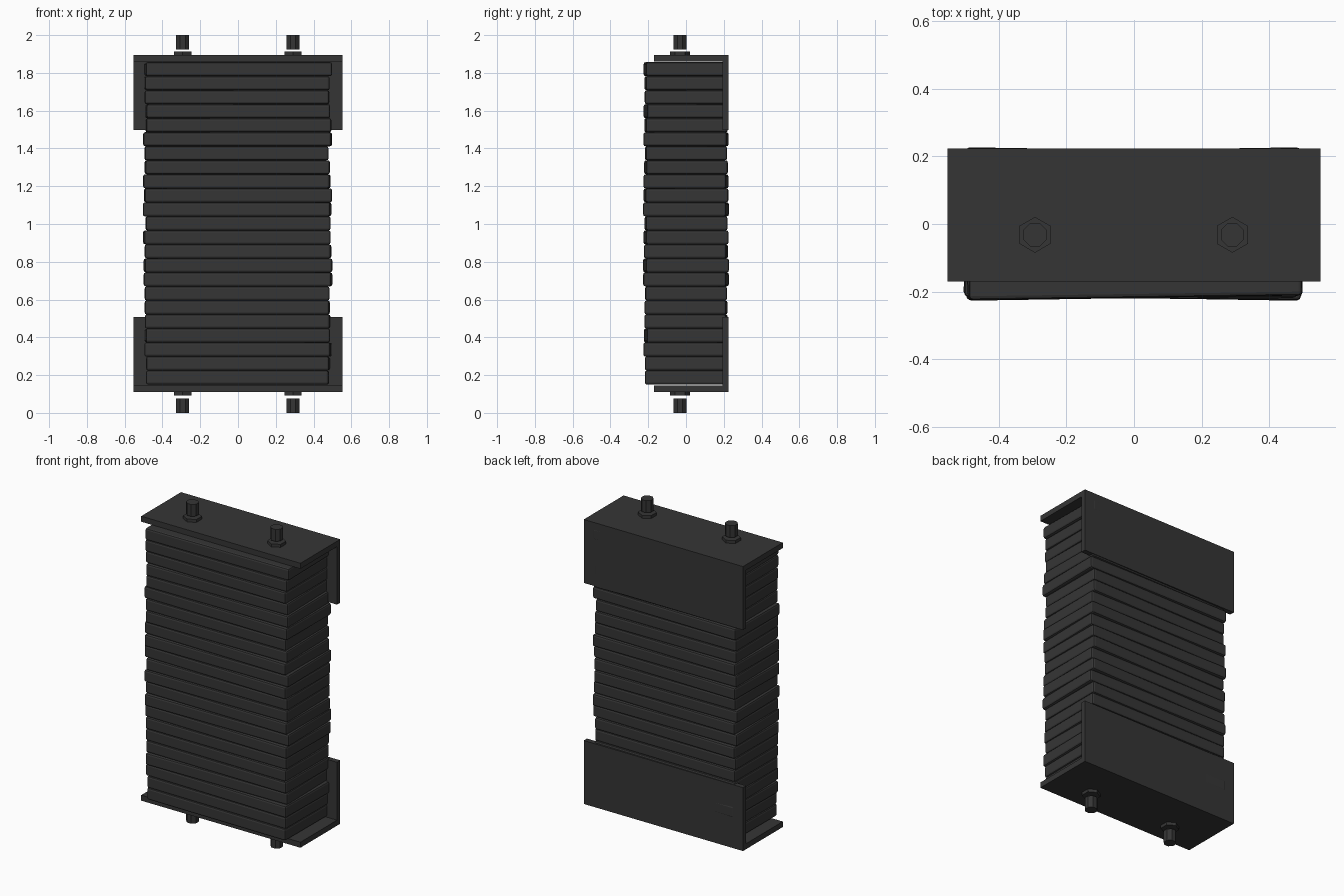
import bpy, bmesh, math
from mathutils import Matrix

if "Cube" in bpy.data.objects:
    bpy.data.objects.remove(bpy.data.objects["Cube"])

dark = bpy.data.materials.new("charcoal")
dark.diffuse_color = (0.036, 0.036, 0.036, 1)
dark.use_nodes = True
dark.node_tree.nodes["Principled BSDF"].inputs["Base Color"].default_value = dark.diffuse_color


def finish(name, bm, bevel=0):
    me = bpy.data.meshes.new(name)
    bmesh.ops.recalc_face_normals(bm, faces=bm.faces)
    bm.to_mesh(me)
    bm.free()
    me.materials.append(dark)
    ob = bpy.data.objects.new(name, me)
    bpy.context.collection.objects.link(ob)
    if bevel:
        m = ob.modifiers.new("bevel", 'BEVEL')
        m.width = bevel
        m.segments = 2
    return ob


def box(name, center, size, bevel=0):
    bm = bmesh.new()
    bmesh.ops.create_cube(bm, size=1, matrix=Matrix.Diagonal((*size, 1)))
    ob = finish(name, bm, bevel)
    ob.location = center
    return ob


def prism(name, sides, radius, x, y, z0, z1, turn=0):
    bm = bmesh.new()
    bmesh.ops.create_cone(bm, cap_ends=True, segments=sides, radius1=radius,
                          radius2=radius, depth=abs(z1 - z0),
                          matrix=Matrix.Rotation(turn, 4, 'Z'))
    finish(name, bm).location = (x, y, (z0 + z1) / 2)


# Stack of slightly twisted slabs, listed top to bottom (thousandths)
half_width = [496, 490, 489, 490, 492, 500, 487, 490, 496, 498, 499, 490,
              496, 494, 499, 499, 489, 490, 491, 491, 496, 486, 485]
shift = [2, -5, -5, -2, 2, -2, -8, -4, -6, 0, -5, 0,
         -6, 0, 0, 0, -5, -4, -2, -4, 0, 0, -2]
twist = [14, 8, -6, 20, 9, -10, 5, 12, -14, 10, -16, 8,
         14, -9, 16, -15, 3, -8, -9, 17, -18, -9, -9]
for i, (w, dx, t) in enumerate(zip(half_width, shift, twist)):
    w = (w - abs(t) * 0.2) / 1000
    slab = box(f"slab_{i + 1}", (dx / 1000, 0, 1.8195 - i * 0.0742),
               (2 * w, 2 * w * 0.442, 0.0745), 0.011)
    slab.rotation_euler.z = t / 1000

# L-shaped end brackets with nuts and studs, mirrored top and bottom
for side, s in (("top", 1), ("bottom", -1)):
    mid = 1.0025
    profile = [(-0.17, 0.8915), (0.224, 0.8915), (0.224, 0.494),
               (0.192, 0.494), (0.192, 0.857), (-0.17, 0.857)]
    bm = bmesh.new()
    face = bm.faces.new([bm.verts.new((-0.552, y, mid + s * z)) for y, z in profile])
    ext = bmesh.ops.extrude_face_region(bm, geom=[face])["geom"]
    bmesh.ops.translate(bm, vec=(1.104, 0, 0),
                        verts=[v for v in ext if isinstance(v, bmesh.types.BMVert)])
    finish(f"{side}_bracket", bm)
    for hand, x in (("left", -0.293), ("right", 0.291)):
        prism(f"{side}_{hand}_nut", 6, 0.053, x, -0.032,
              mid + s * 0.891, mid + s * 0.910)
        prism(f"{side}_{hand}_stud", 8, 0.037, x, -0.032,
              1 + s * 0.925, 1 + s, math.pi / 8)
